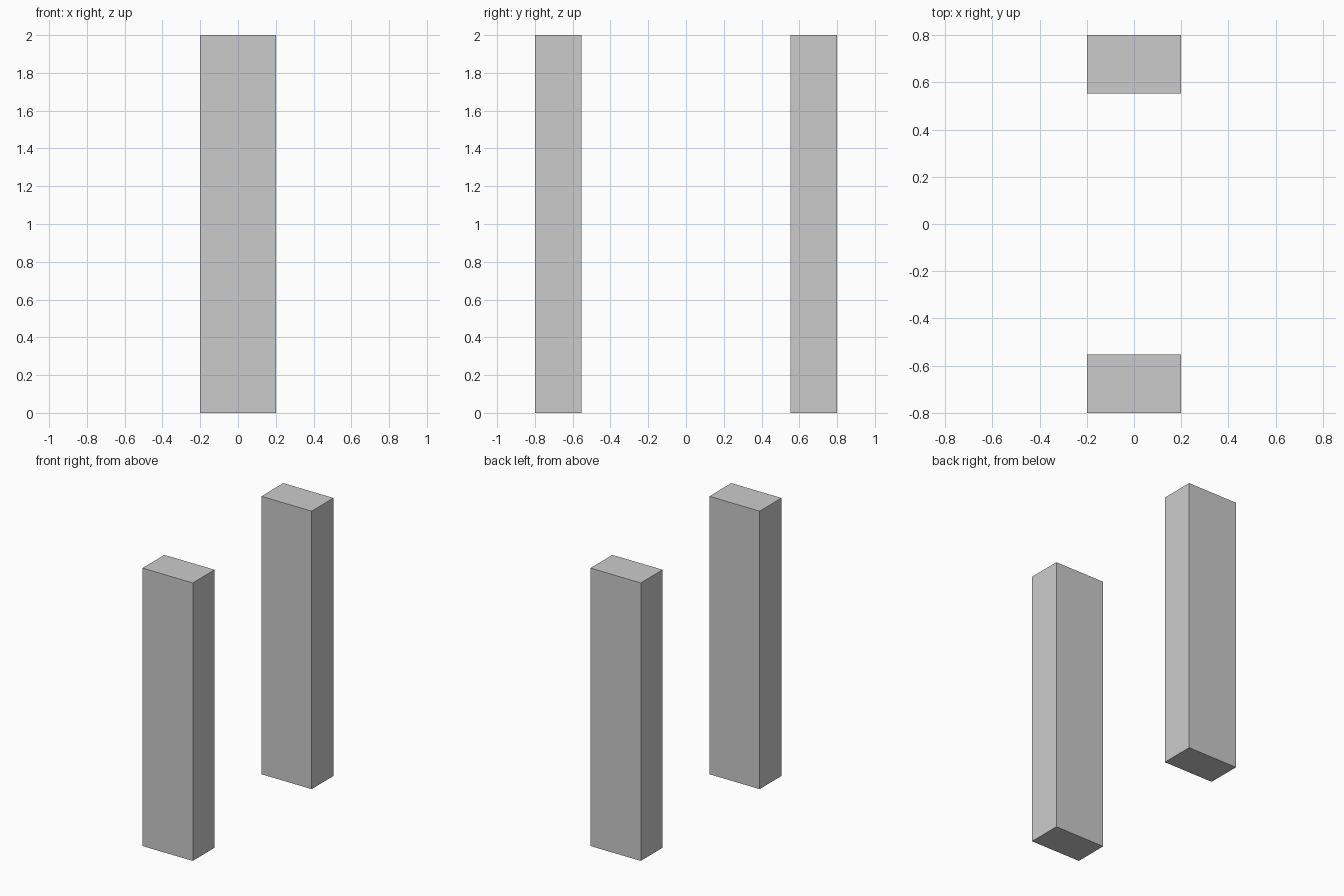
import bpy

if "Cube" in bpy.data.objects:
    bpy.data.objects.remove(bpy.data.objects["Cube"])

WIDTH, DEPTH, HEIGHT = 0.40, 0.248, 2.0
OUTER_Y = 0.80


def box(name, center, size):
    bpy.ops.mesh.primitive_cube_add(size=1, location=center)
    obj = bpy.context.object
    obj.name = name
    obj.scale = size
    bpy.ops.object.transform_apply(location=False, rotation=False, scale=True)
    return obj


# Matching pair of upright posts, front and back
for name, side in (("front_post", -1), ("back_post", 1)):
    box(name, (0, side * (OUTER_Y - DEPTH / 2), HEIGHT / 2), (WIDTH, DEPTH, HEIGHT))
